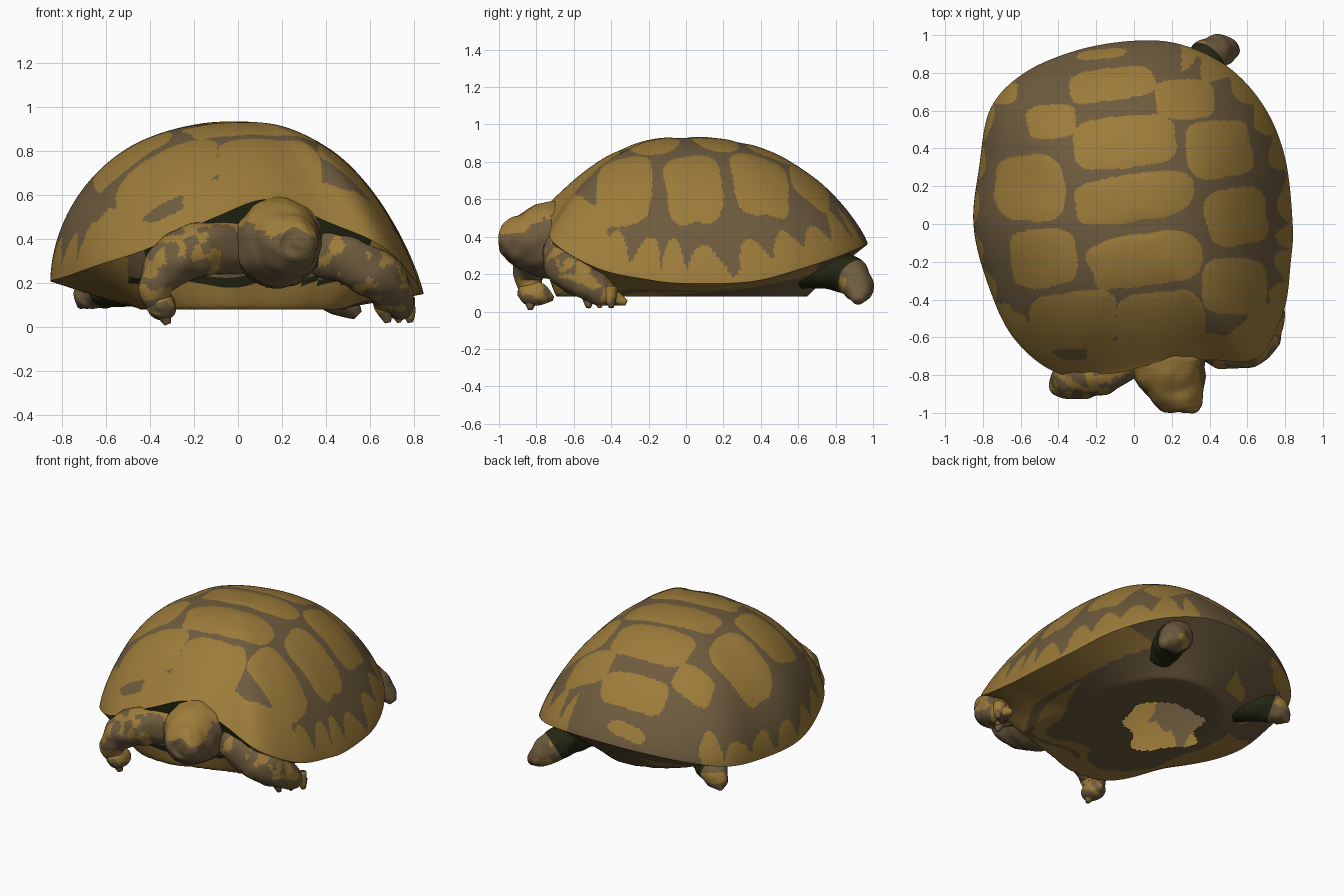
import bpy, bmesh, math
from mathutils import Vector, Quaternion, noise

cube = bpy.data.objects.get("Cube")
if cube:
    bpy.data.objects.remove(cube, do_unlink=True)


def make_material(name, rgb):
    mat = bpy.data.materials.new(name)
    mat.use_nodes = True
    colour = (*rgb, 1)
    mat.diffuse_color = colour
    bsdf = mat.node_tree.nodes["Principled BSDF"]
    bsdf.inputs["Base Color"].default_value = colour
    bsdf.inputs["Roughness"].default_value = 0.9
    return mat


MATERIALS = [
    make_material("ochre yellow", (0.335, 0.2, 0.042)),
    make_material("earth brown", (0.155, 0.105, 0.048)),
    make_material("dark olive", (0.018, 0.02, 0.006)),
]
YELLOW, BROWN, DARK = range(3)
HOLE = None


def spline(points, u, closed=False):
    """Smooth curve through points, u counted in points."""
    n = len(points)
    i = math.floor(u) if closed else min(math.floor(u), n - 2)
    f = u - i
    pick = (lambda k: points[k % n]) if closed else (lambda k: points[max(0, min(n - 1, k))])
    return [0.5 * (2 * b + (c - a) * f + (2 * a - 5 * b + 4 * c - d) * f * f
                   + (3 * b - a - 3 * c + d) * f ** 3)
            for a, b, c, d in zip(pick(i - 1), pick(i), pick(i + 1), pick(i + 2))]


def build(name, rings, rule, start_cap=True, end_cap=True):
    """Skin closed rings into a mesh; rule(face, ring, side) gives the colour or a hole."""
    bm = bmesh.new()
    verts = [[bm.verts.new(p) for p in ring] for ring in rings]
    n = len(rings[0])
    faces = []
    for i in range(len(rings) - 1):
        for j in range(n):
            k = (j + 1) % n
            quad = (verts[i][j], verts[i + 1][j], verts[i + 1][k], verts[i][k])
            faces.append((bm.faces.new(quad), i, j))
    if start_cap:
        faces.append((bm.faces.new(verts[0]), 0, 0))
    if end_cap:
        faces.append((bm.faces.new(verts[-1][::-1]), len(rings) - 2, 0))
    if start_cap and end_cap:
        bmesh.ops.recalc_face_normals(bm, faces=bm.faces[:])
    bm.normal_update()
    holes = []
    for face, i, j in faces:
        colour = rule(face, i, j)
        face.smooth = True
        if colour is HOLE:
            holes.append(face)
        else:
            face.material_index = colour
    bmesh.ops.delete(bm, geom=holes, context='FACES')
    mesh = bpy.data.meshes.new(name)
    bm.to_mesh(mesh)
    bm.free()
    for mat in MATERIALS:
        mesh.materials.append(mat)
    bpy.context.collection.objects.link(bpy.data.objects.new(name, mesh))


# Shell rim, anticlockwise from the left side
RIM = [(.84, 0, .15), (.8, .35, .16), (.69, .62, .23), (.5, .83, .3), (.25, .95, .35),
       (0, .97, .36), (-.3, .92, .34), (-.58, .8, .3), (-.76, .61, .25), (-.82, .3, .21),
       (-.85, 0, .21), (-.78, -.3, .23), (-.64, -.6, .28), (-.4, -.79, .36), (-.1, -.79, .5),
       (.15, -.73, .58), (.4, -.72, .48), (.65, -.71, .37), (.79, -.47, .23), (.83, -.2, .17)]
SIDES, DOME_RINGS, BELLY_RINGS = 400, 110, 56
TOP = 0.928
rim = [spline(RIM, len(RIM) * j / SIDES, True) for j in range(SIDES)]

# Scutes: centre x, y, half width, half depth, tilt
SCUTES = [(.06, -.19, .3, .138, .13), (0, .14, .315, .125, .15), (-.05, .435, .27, .138, .1),
          (-.12, .74, .23, .085, .14), (-.17, .9, .13, .025, .1),
          (.27, .66, .155, .105, 0), (.45, .395, .175, .155, .12), (.54, .04, .165, .15, .1),
          (.53, -.33, .17, .15, 0), (-.44, .54, .13, .09, .1), (-.55, .19, .185, .175, 0),
          (-.48, -.18, .175, .155, .1), (-.32, -.51, .235, .15, .12), (.14, -.53, .235, .17, .12)]


def scute_value(x, y):
    """Below 1 inside a scute."""
    best = 9
    for cx, cy, hx, hy, tilt in SCUTES:
        dx, dy = x - cx, y - cy
        a = (dx * math.cos(tilt) + dy * math.sin(tilt)) / hx
        b = (dy * math.cos(tilt) - dx * math.sin(tilt)) / hy
        best = min(best, abs(a) ** 3.5 + abs(b) ** 3.5)
    return best + 0.3 * noise.noise(Vector((x * 9, y * 9, 0)))


# Domed shell
def dome_ring(i):
    t = max(0.006, 1 - (1 - i / DOME_RINGS) ** 1.3)
    ring = []
    for x, y, z in rim:
        size = math.hypot(x, y)
        q = 0.83 - 0.29 * max(0, -x / size) ** 2 + 0.3 * max(0, -y / size) ** 4
        h = (1 - t ** 2.4) ** q
        lift = 0.008 * (1 - min(1, scute_value(x * t, y * t))) * (1 - t)
        ring.append((x * t, y * t, z + (TOP - z) * h + lift))
    return ring


def shell_colour(face, i, j):
    c = face.calc_center_median()
    if scute_value(c.x, c.y) < 1:
        return YELLOW
    height = c.z - rim[j][2]
    wobble = 0.06 * noise.noise(c * 7)
    if c.y < -0.42:
        t = c.xy.length / math.hypot(rim[j][0], rim[j][1])
        start = 0.89 if c.x < -0.25 else 0.78
        return YELLOW if t > start + wobble else BROWN
    if c.y > 0.75 and c.x < 0.25:
        return BROWN
    wave = abs(math.sin(math.pi * 28 * j / SIDES))
    base = 0.065 if c.x > 0 else 0.03
    return YELLOW if height < base + 0.15 * wave + wobble else BROWN


build("shell", [dome_ring(i) for i in range(DOME_RINGS + 1)], shell_colour, True, False)


# Underside with flat belly, open in the middle
def belly_ring(i):
    k = max(0.01, 1 - (i / BELLY_RINGS) ** 1.3)
    ring = []
    for x, y, z in rim:
        s = y / math.hypot(x, y)
        back, front = max(0, s) ** 3, max(0, -s) ** 2
        flat = 0.5 + 0.17 * back + 0.38 * front
        rise = max(0, (k - flat) / (1 - flat))
        ring.append((x * k, y * k, 0.08 + (z - 0.08) * rise ** (1.1 + 0.3 * front - 0.2 * back)))
    return ring


def belly_colour(face, i, j):
    c = face.calc_center_median()
    if (c.xy - Vector((-0.15, 0.12))).length < 0.27 + 0.12 * noise.noise(c * 5):
        return HOLE
    if c.y < -0.55 and c.z > 0.2 and -0.5 < c.x < 0.6:
        near_shell = c.z > rim[j][2] - 0.09 and c.x > -0.42
        return DARK if near_shell or c.z < 0.225 else BROWN
    k = c.xy.length / math.hypot(rim[j][0], rim[j][1])
    wobble = 0.1 * noise.noise(c * 4)
    # Yellow border with a brown seam on the left
    if c.x > 0 and c.y < 0.7:
        seam = abs(k - 0.7 - wobble * 0.5) < 0.025
        return YELLOW if k > 0.58 + 0.4 * max(0, c.y) + wobble and not seam else BROWN
    if c.x < 0 and c.y < 0.1 + wobble and k > 0.64 + wobble:
        return YELLOW
    if c.x < -0.2 and k > 0.7 and noise.noise(c * 5) > 0.15:
        return YELLOW
    return BROWN


build("belly", [belly_ring(i) for i in range(BELLY_RINGS + 1)], belly_colour, False, True)


# Rounded limbs and head, lofted along x, y, z, radius paths
def limb(name, path, rule, steps=72, sides=44, rough=0.014):
    samples = [spline(path, (len(path) - 1) * i / steps) for i in range(steps + 1)]
    centres = [Vector(s[:3]) for s in samples]
    rotation, last, rings = Quaternion(), Vector((0, 0, 1)), []
    for i, centre in enumerate(centres):
        tangent = (centres[min(i + 1, steps)] - centres[max(i - 1, 0)]).normalized()
        rotation = last.rotation_difference(tangent) @ rotation
        last = tangent
        ring = []
        for j in range(sides):
            a = math.tau * j / sides
            out = rotation @ Vector((math.cos(a), math.sin(a), 0))
            p = centre + out * samples[i][3]
            ring.append(p + out * rough * noise.noise(p * 12))
        rings.append(ring)
    build(name, rings, rule)


def head_colour(face, i, j):
    c = face.calc_center_median()
    return YELLOW if face.normal.z > 0.42 + 0.3 * noise.noise(c * 5) else BROWN


def front_leg_colour(face, i, j):
    c = face.calc_center_median()
    value = noise.noise(c * 15) + 0.35 * face.normal.z + 0.35 * (c.z < 0.2)
    return YELLOW if value > 0.27 else BROWN


def hind_leg_colour(face, i, j):
    c = face.calc_center_median()
    if i < 34:
        return DARK
    return YELLOW if noise.noise(c * 8) > 0.2 else BROWN


limb("head", [(.14, -.5, .38, .15), (.18, -.66, .38, .195), (.19, -.76, .38, .2),
              (.23, -.87, .38, .155), (.265, -.95, .385, .11), (.275, -.985, .387, .08),
              (.275, -1, .387, .02)], head_colour)
limb("right_front_leg", [(.02, -.62, .36, .13), (-.13, -.76, .36, .125), (-.29, -.81, .3, .115),
                         (-.37, -.84, .19, .08), (-.35, -.83, .09, .055),
                         (-.32, -.83, .012, .015)], front_leg_colour)
limb("right_front_foot", [(-.355, -.9, .1, .02), (-.35, -.86, .1, .06), (-.345, -.78, .09, .065),
                          (-.335, -.71, .07, .02)], front_leg_colour, 30, 30)
limb("left_front_leg", [(.36, -.6, .36, .12), (.5, -.65, .31, .12), (.64, -.63, .23, .11),
                        (.7, -.54, .16, .095), (.73, -.42, .09, .065),
                        (.74, -.32, .045, .012)], front_leg_colour)
limb("left_hind_leg", [(.3, .62, .22, .1), (.35, .79, .22, .105), (.4, .89, .18, .1),
                       (.48, .92, .11, .075), (.54, .92, .05, .025)], hind_leg_colour)
limb("right_hind_leg", [(-.45, .43, .19, .09), (-.56, .54, .19, .1), (-.64, .6, .17, .09),
                        (-.69, .63, .13, .065), (-.72, .65, .09, .015)], hind_leg_colour)

# Small claws on the left front foot
for n, (x, y) in enumerate([(.66, -.52), (.71, -.46), (.76, -.4)]):
    limb(f"left_front_claw_{n + 1}", [(x, y, .13, .045), (x + .01, y, .07, .035),
                                      (x + .02, y, .02, .01)], front_leg_colour, 10, 12)
